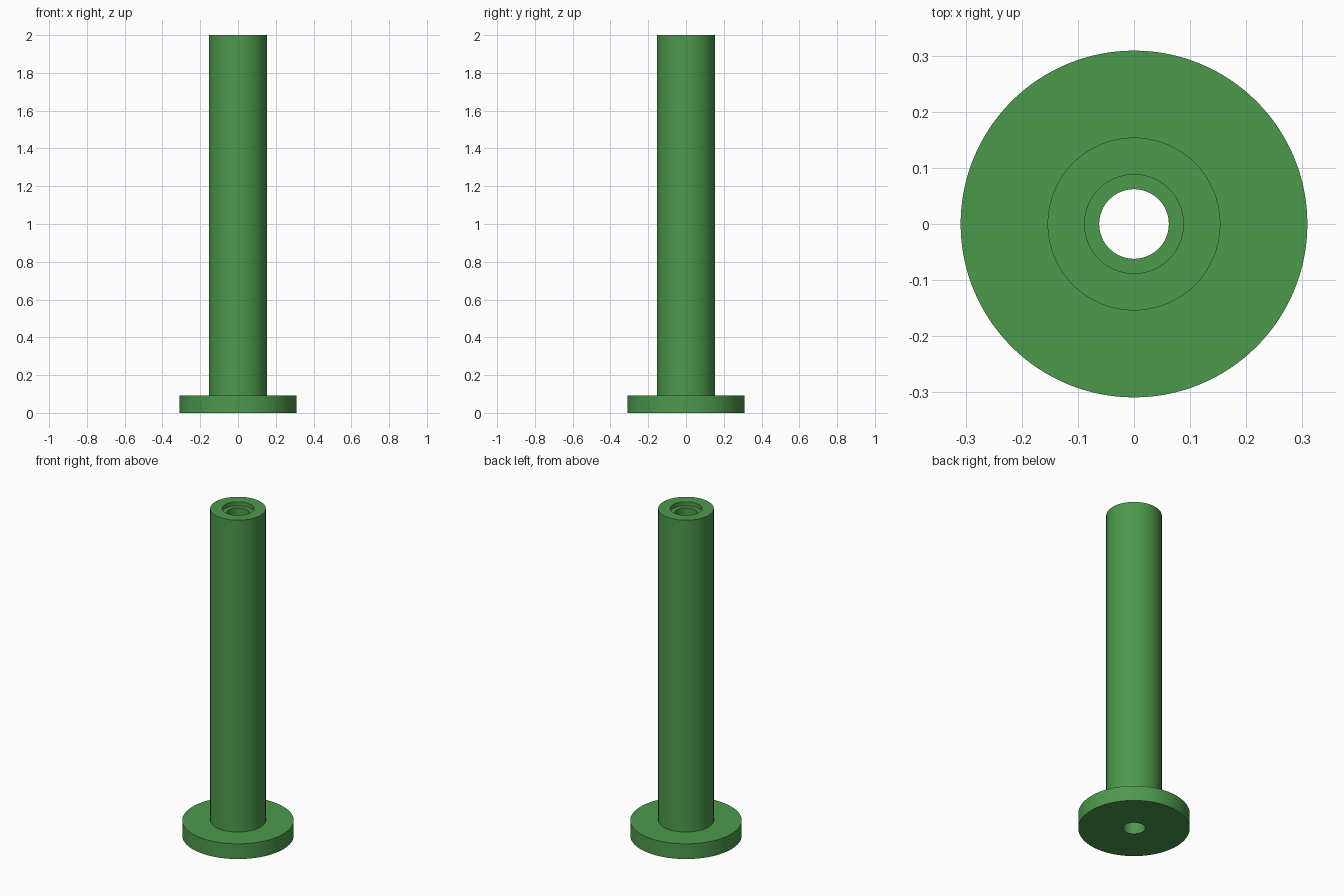
import bpy, bmesh, math

if "Cube" in bpy.data.objects:
    bpy.data.objects.remove(bpy.data.objects["Cube"])

SEGMENTS = 128

green = bpy.data.materials.new("green")
green.diffuse_color = (0.075, 0.32, 0.075, 1)
green.use_nodes = True
green.node_tree.nodes["Principled BSDF"].inputs["Base Color"].default_value = green.diffuse_color

# Closed half-section (radius, height): flange, tube, counterbore, through hole
profile = [(0.062, 0), (0.309, 0), (0.309, 0.093), (0.154, 0.093),
           (0.154, 2), (0.088, 2), (0.088, 1.975), (0.062, 1.975)]

# Revolve the section around the vertical axis
bm = bmesh.new()
verts = [bm.verts.new((r, 0, z)) for r, z in profile]
edges = [bm.edges.new((verts[i], verts[(i + 1) % len(verts)]))
         for i in range(len(verts))]
bmesh.ops.spin(bm, geom=verts + edges, cent=(0, 0, 0), axis=(0, 0, 1),
               angle=math.tau, steps=SEGMENTS, use_duplicate=False)
bmesh.ops.remove_doubles(bm, verts=bm.verts, dist=0.0001)
bmesh.ops.recalc_face_normals(bm, faces=bm.faces)

mesh = bpy.data.meshes.new("flanged_bushing")
bm.to_mesh(mesh)
bm.free()
mesh.materials.append(green)
bushing = bpy.data.objects.new("flanged_bushing", mesh)
bpy.context.collection.objects.link(bushing)

# Smooth curved walls, keep rims sharp
bpy.context.view_layer.objects.active = bushing
bushing.select_set(True)
bpy.ops.object.shade_smooth_by_angle(angle=math.radians(30))
